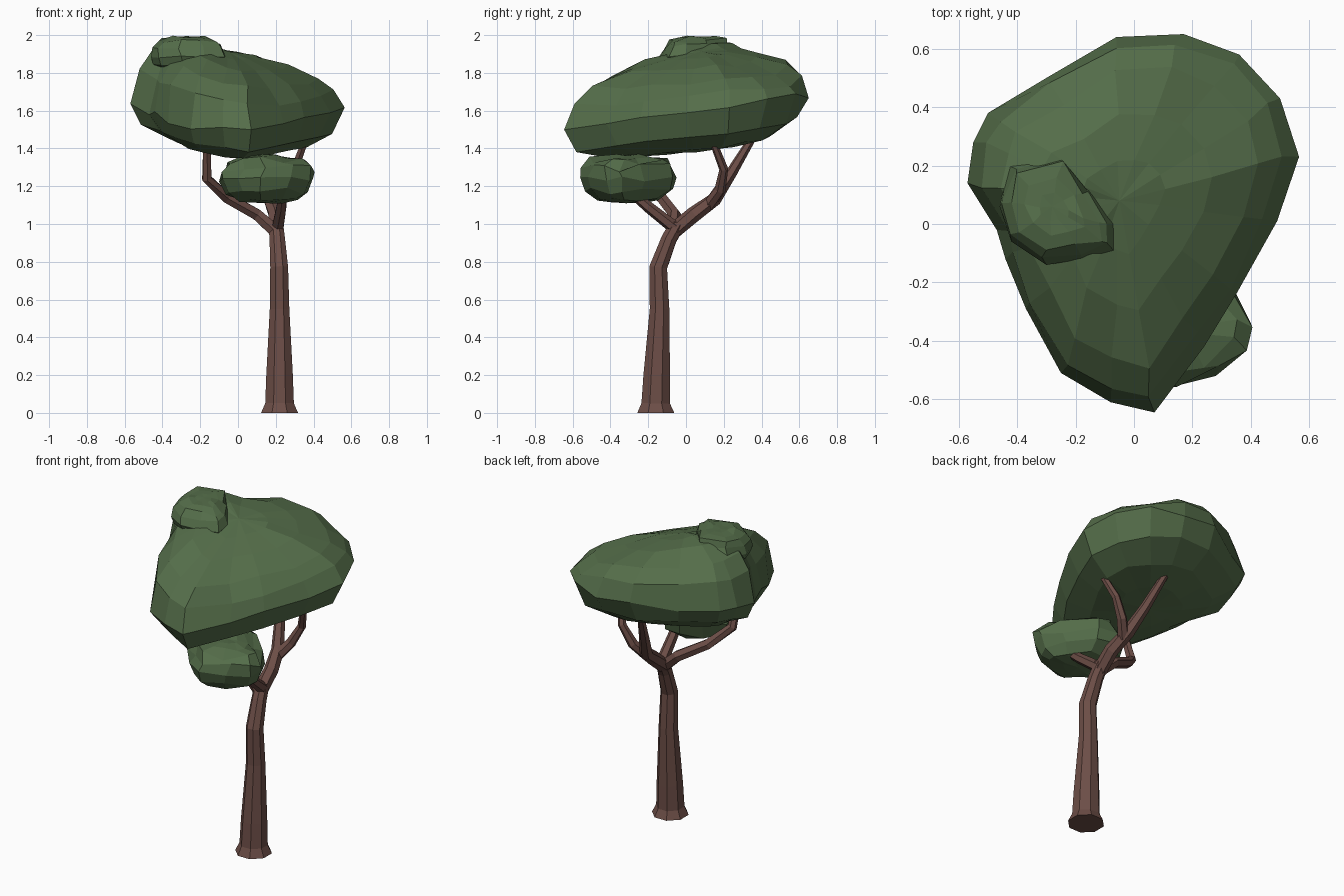
import bpy, bmesh, math, random
from mathutils import Vector

if "Cube" in bpy.data.objects:
    bpy.data.objects.remove(bpy.data.objects["Cube"])

random.seed(4)


def material(name, rgb):
    m = bpy.data.materials.new(name)
    m.diffuse_color = (*rgb, 1)
    m.use_nodes = True
    m.node_tree.nodes["Principled BSDF"].inputs["Base Color"].default_value = m.diffuse_color
    return m


BARK = material("bark", (0.15, 0.075, 0.062))
LEAF = material("leaves", (0.09, 0.155, 0.068))


def loft(name, rings, mat, ends=None):
    """Join equal rings of points with quads; ends are optional pole points."""
    bm = bmesh.new()
    vs = [[bm.verts.new(p) for p in r] for r in rings]
    n = len(vs[0])
    for a, b in zip(vs, vs[1:]):
        for i in range(n):
            j = (i + 1) % n
            bm.faces.new((a[i], a[j], b[j], b[i]))
    if ends:
        for ring, p in ((vs[0], ends[0]), (vs[-1], ends[1])):
            c = bm.verts.new(p)
            for i in range(n):
                bm.faces.new((ring[i], ring[(i + 1) % n], c))
    else:
        bm.faces.new(vs[0])
        bm.faces.new(vs[-1])
    bmesh.ops.recalc_face_normals(bm, faces=bm.faces)
    me = bpy.data.meshes.new(name)
    bm.to_mesh(me)
    bm.free()
    me.materials.append(mat)
    ob = bpy.data.objects.new(name, me)
    bpy.context.collection.objects.link(ob)


def limb(name, path, sides):
    """Tapered tube through (x, y, z, radius) points."""
    pts = [Vector(p[:3]) for p in path]
    rings = []
    for i, p in enumerate(pts):
        t = (pts[min(i + 1, len(pts) - 1)] - pts[max(i - 1, 0)]).normalized()
        if i == 0 and p.z == 0:
            t = Vector((0, 0, 1))
        u = Vector((0, 1, 0)).cross(t).normalized()
        v = t.cross(u)
        rings.append([p + path[i][3] * (u * math.cos(a) + v * math.sin(a))
                      for a in (2 * math.pi * (k + 0.5) / sides for k in range(sides))])
    loft(name, rings, BARK)


def clump(name, outline, centre, mid, top, bottom, jitter,
          up=lambda x, y: 3, down=lambda x, y: 3):
    """Faceted leaf mass: plan outline shrunk into rings between two height functions.
    up and down set how square the rim is above and below the outline."""
    c = Vector(centre)
    rings = []
    levels = [(-1, .35), (-1, .65), (-1, .9), (0, 1), (1, .93), (1, .78), (1, .52), (1, .25)]
    for side, s in levels:
        ring = []
        for o in outline:
            p = c + (Vector(o) - c) * s
            x, y = p
            ze = mid(*o)
            target = top(x, y) if side > 0 else bottom(x, y)
            e = up(*o) if side > 0 else down(*o)
            z = ze + (target - ze) * (1 - s ** e) ** 0.5
            j = jitter * s * (1 if side >= 0 else 0.6)
            if side:
                x += random.uniform(-j, j)
                y += random.uniform(-j, j)
            ring.append((x, y, z + random.uniform(-j, j)))
        rings.append(ring)
    loft(name, rings, LEAF, ((*c, bottom(*c)), (*c, top(*c))))


# Trunk with flared foot
limb("trunk", [(.22, -.16, 0, .106), (.22, -.16, .05, .082), (.22, -.155, .2, .076),
               (.22, -.14, .55, .056), (.218, -.147, .77, .051), (.208, -.09, .92, .044),
               (.2, -.045, 1.0, .042)], 8)

# Branches
limb("left_branch", [(.2, -.07, .96, .038), (.1, -.06, 1.05, .034), (-.06, -.13, 1.14, .032),
                     (-.165, -.22, 1.24, .028), (-.165, -.28, 1.42, .022)], 6)
limb("front_branch", [(.21, -.06, .98, .035), (.23, -.2, 1.09, .03), (.24, -.33, 1.2, .022)], 6)
limb("back_branch", [(.2, -.07, .96, .042), (.2, .04, 1.05, .042), (.17, .15, 1.13, .038),
                     (.12, .24, 1.27, .03), (.06, .36, 1.47, .02)], 6)
limb("right_branch", [(.18, .12, 1.1, .034), (.24, .18, 1.18, .03), (.3, .2, 1.29, .024),
                      (.365, .13, 1.47, .018)], 6)

# Main canopy
clump("canopy",
      [(-.57, .14), (-.55, .28), (-.5, .38), (-.3, .5), (-.06, .64), (.17, .65), (.36, .58),
       (.5, .43), (.565, .23), (.49, .01), (.35, -.24), (.24, -.42), (.07, -.645),
       (-.08, -.61), (-.25, -.51), (-.37, -.29), (-.44, -.12), (-.47, -.02)],
      (-.05, .08),
      lambda x, y: 1.6 + .14 * y - .03 * max(0, y - .3) - .03 * max(0, -y),
      lambda x, y: 1.975 - .24 * (x + .25) - .2 * max(.15 - y, (y - .15) * .5),
      lambda x, y: 1.38 + .11 * y - .04 * x, .018,
      lambda x, y: 3.2 + 1.5 * max(0, -y)
      + 20 * max(0, y - .3) * math.exp(-((x - .1) / .22) ** 2),
      lambda x, y: max(1.8, 3.2 + 2.2 * x - 1.2 * y))

# Lower leaf clump on the front branch
clump("lower_clump",
      [(.4, -.34), (.34, -.22), (.2, -.07), (.08, -.05), (-.03, -.12), (-.1, -.26),
       (-.08, -.38), (0, -.48), (.12, -.56), (.28, -.52), (.38, -.42)],
      (.15, -.31),
      lambda x, y: 1.24 + .03 * math.sin(9 * x),
      lambda x, y: 1.365,
      lambda x, y: 1.11, .025)

# Lumpy tuft forming the ledge on the crown
clump("crown_tuft",
      [(-.46, .06), (-.42, -.06), (-.3, -.14), (-.18, -.12), (-.07, -.09), (-.07, .0),
       (-.14, .13), (-.24, .25), (-.43, .2)],
      (-.28, .06),
      lambda x, y: 1.89, lambda x, y: 1.99, lambda x, y: 1.8, .018, lambda x, y: 5)
